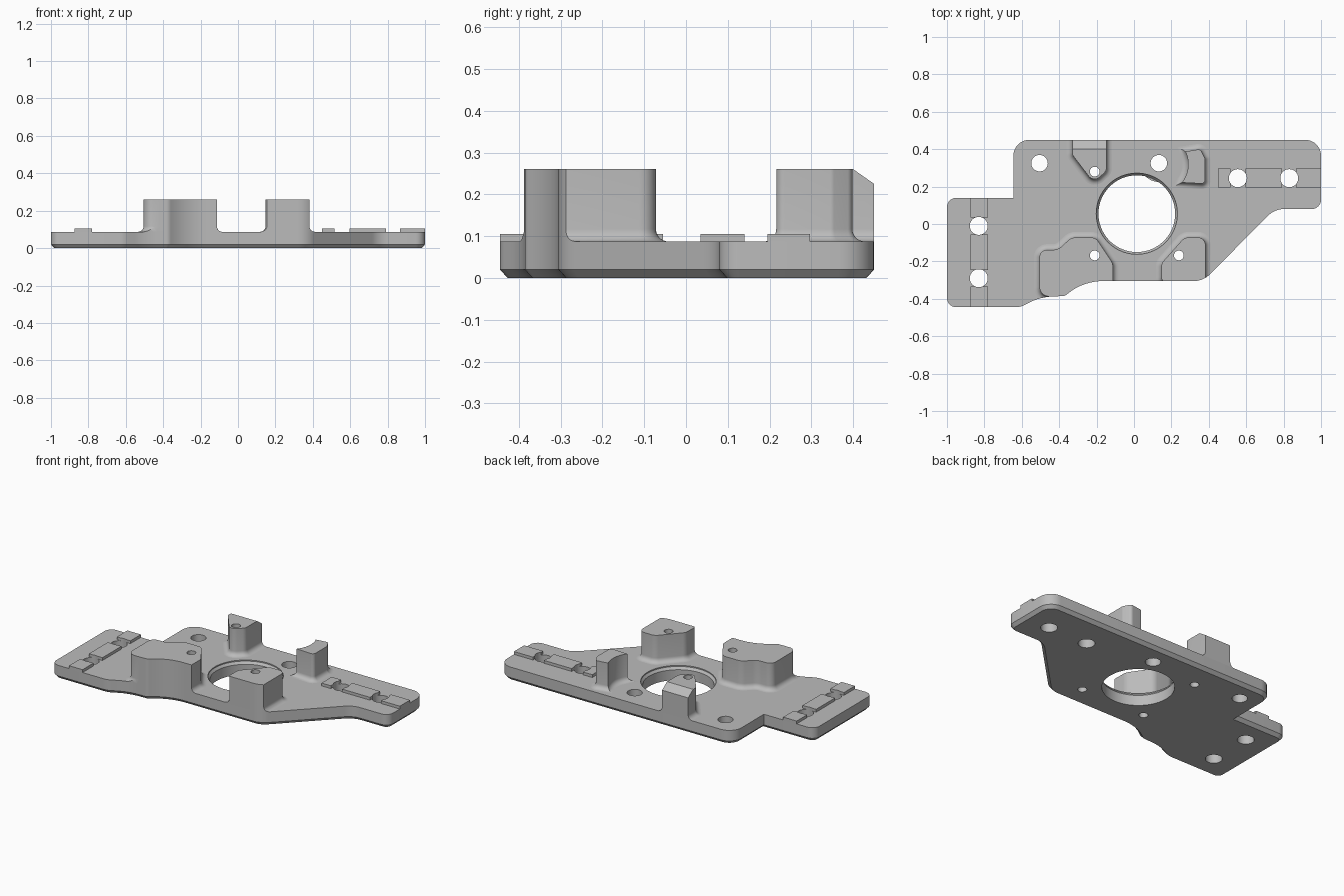
import bpy, bmesh, math
from mathutils import Vector

if "Cube" in bpy.data.objects:
    bpy.data.objects.remove(bpy.data.objects["Cube"])

GREY = (0.5, 0.5, 0.5, 1)
metal = bpy.data.materials.new("machined grey")
metal.use_nodes = True
metal.diffuse_color = GREY
metal.node_tree.nodes["Principled BSDF"].inputs["Base Color"].default_value = GREY

PLATE_TOP, POST_TOP, RAIL_TOP = 0.087, 0.26, 0.105


def rounded(corners, steps=8):
    """Counter-clockwise polygon whose (x, y, radius) corners become arcs."""
    out = []
    for i, (x, y, r) in enumerate(corners):
        p = Vector((x, y))
        if r == 0:
            out.append(p)
            continue
        a = (Vector(corners[i - 1][:2]) - p).normalized()
        b = (Vector(corners[(i + 1) % len(corners)][:2]) - p).normalized()
        half = a.angle(b) / 2
        centre = p + (a + b).normalized() * r / math.sin(half)
        start = p + a * r / math.tan(half) - centre
        end = p + b * r / math.tan(half) - centre
        sweep = start.angle_signed(end)
        for k in range(steps + 1):
            t = -sweep * k / steps
            c, s = math.cos(t), math.sin(t)
            out.append(centre + Vector((start.x * c - start.y * s, start.x * s + start.y * c)))
    return out


def offset(points, d):
    """Move an outline outward by d with mitred corners."""
    out = []
    for i, p in enumerate(points):
        e1 = (p - points[i - 1]).normalized()
        e2 = (points[(i + 1) % len(points)] - p).normalized()
        n1, n2 = Vector((e1.y, -e1.x)), Vector((e2.y, -e2.x))
        out.append(p + (n1 + n2) * d / max(1 + n1.dot(n2), 0.3))
    return out


def circle(x, y, r, n=48):
    return [Vector((x + r * math.cos(2 * math.pi * k / n), y + r * math.sin(2 * math.pi * k / n)))
            for k in range(n)]


def loft(bm, levels):
    """Add a closed solid through (outline, z) levels."""
    rings = [[bm.verts.new((p.x, p.y, z)) for p in pts] for pts, z in levels]
    n = len(rings[0])
    for lo, hi in zip(rings, rings[1:]):
        for i in range(n):
            j = (i + 1) % n
            bm.faces.new((lo[i], lo[j], hi[j], hi[i]))
    bm.faces.new(rings[0][::-1])
    bm.faces.new(rings[-1])


def finish(name, bm, helper=False):
    bmesh.ops.recalc_face_normals(bm, faces=bm.faces)
    mesh = bpy.data.meshes.new(name)
    bm.to_mesh(mesh)
    bm.free()
    mesh.materials.append(metal)
    ob = bpy.data.objects.new(name, mesh)
    bpy.context.collection.objects.link(ob)
    ob.hide_render = helper
    ob.hide_viewport = helper
    return ob


def solid(name, levels, helper=False):
    bm = bmesh.new()
    loft(bm, levels)
    return finish(name, bm, helper)


def boolean(ob, tool, operation):
    mod = ob.modifiers.new(operation.title(), 'BOOLEAN')
    mod.object, mod.operation, mod.solver = tool, operation, 'EXACT'
    bpy.context.view_layer.objects.active = ob
    bpy.ops.object.modifier_apply(modifier=mod.name)


def smooth(ob):
    bpy.ops.object.select_all(action='DESELECT')
    ob.select_set(True)
    bpy.context.view_layer.objects.active = ob
    bpy.ops.object.shade_smooth_by_angle(angle=math.radians(30))


# Base plate with a bevelled lower edge
outline = rounded([
    (-1, -0.445, 0.05), (-0.61, -0.445, 0.1), (-0.5, -0.39, 0.3), (-0.37, -0.385, 0.04),
    (-0.27, -0.305, 0.3), (0.37, -0.305, 0.12), (0.752, 0.08, 0.12), (1, 0.08, 0.05),
    (1, 0.45, 0.085), (-0.645, 0.45, 0.085), (-0.645, 0.14, 0), (-1, 0.14, 0.05)])
plate = solid("base_plate", [(offset(outline, -0.018), 0), (outline, 0.02), (outline, PLATE_TOP)])
clip = solid("outline_clip", [(outline, -0.2), (outline, 0.5)], helper=True)

# Cutters: central bore, then the bolt, rail and post holes
bore_x, bore_y = 0.015, 0.055
bore = solid("bore_cutter", [(circle(bore_x, bore_y, r, 96), z) for r, z in
                             ((0.205, -0.1), (0.205, 0.065), (0.217, 0.08), (0.217, 0.2))], helper=True)
bolts = [(-0.505, 0.325), (0.133, 0.325)]
rail_holes = [(-0.83, -0.01), (-0.83, -0.29), (0.555, 0.245), (0.83, 0.245)]
pins = [(-0.21, 0.28), (-0.21, -0.168), (0.24, -0.168)]
bm = bmesh.new()
for spots, radius in ((bolts, 0.044), (rail_holes, 0.048), (pins, 0.026)):
    for x, y in spots:
        loft(bm, [(circle(x, y, radius), -0.1), (circle(x, y, radius), 0.4)])
holes = finish("hole_cutter", bm, helper=True)

boolean(plate, bore, 'DIFFERENCE')
boolean(plate, holes, 'DIFFERENCE')
smooth(plate)

# Boss around the bolt hole that reaches into the bore
boss_ring = circle(*bolts[1], 0.1)
boss = solid("bolt_boss", [(boss_ring, 0.01), (boss_ring, 0.06)])
boolean(boss, holes, 'DIFFERENCE')
smooth(boss)

# Posts with a fillet at the foot
arc = [(0.13 + 0.16 * math.cos(math.radians(a)), 0.32 + 0.16 * math.sin(math.radians(a)), 0)
       for a in range(25, -39, -7)]
posts = {
    "front_right_post": [(-0.505, -0.387, 0.05), (-0.38, -0.387, 0), (-0.3, -0.42, 0),
                         (-0.2, -0.4, 0), (-0.113, -0.315, 0.03), (-0.113, -0.21, 0.06),
                         (-0.205, -0.072, 0.05), (-0.335, -0.072, 0.06), (-0.405, -0.138, 0.07),
                         (-0.505, -0.138, 0.04)],
    "front_left_post": [(0.147, -0.315, 0.03), (0.382, -0.315, 0), (0.382, -0.072, 0.04),
                        (0.27, -0.072, 0.05), (0.147, -0.21, 0.05)],
    "back_right_post": [(-0.33, 0.5, 0), (-0.33, 0.37, 0.03), (-0.215, 0.22, 0.04),
                        (-0.147, 0.285, 0.04), (-0.147, 0.5, 0)],
    "back_left_post": arc + [(0.38, 0.215, 0.02), (0.38, 0.35, 0.02), (0.355, 0.4, 0.02)],
}
FILLET = 0.03
for name, corners in posts.items():
    shape = rounded(corners)
    levels = [(offset(shape, FILLET), PLATE_TOP - 0.001)]
    for k in range(7):
        a = math.radians(15 * k)
        levels.append((offset(shape, FILLET * (1 - math.sin(a))),
                       PLATE_TOP + FILLET * (1 - math.cos(a))))
    levels.append((shape, POST_TOP))
    bm = bmesh.new()
    loft(bm, levels)
    if name == "back_right_post":
        # Sloped rear edge on top
        bmesh.ops.bisect_plane(bm, geom=bm.verts[:] + bm.edges[:] + bm.faces[:],
                               plane_co=(0, 0.4, POST_TOP), plane_no=(0, 0.035, 0.05),
                               clear_outer=True)
        bmesh.ops.holes_fill(bm, edges=[e for e in bm.edges if e.is_boundary])
    post = finish(name, bm)
    boolean(post, clip, 'INTERSECT')
    boolean(post, holes, 'DIFFERENCE')
    smooth(post)

# Raised locating rails, broken at the rail holes
rails = [("right_rail", -0.875, -0.78, lo, hi) for lo, hi in
         ((-0.445, -0.335), (-0.245, -0.055), (0.035, 0.14))]
rails += [("left_rail", lo, hi, 0.195, 0.297) for lo, hi in
          ((0.45, 0.515), (0.595, 0.79), (0.867, 1.0))]
for name, x0, x1, y0, y1 in rails:
    box = [Vector(p) for p in ((x0, y0), (x1, y0), (x1, y1), (x0, y1))]
    rail = solid(name, [(box, PLATE_TOP - 0.001), (box, RAIL_TOP)])
    boolean(rail, holes, 'DIFFERENCE')
    smooth(rail)
